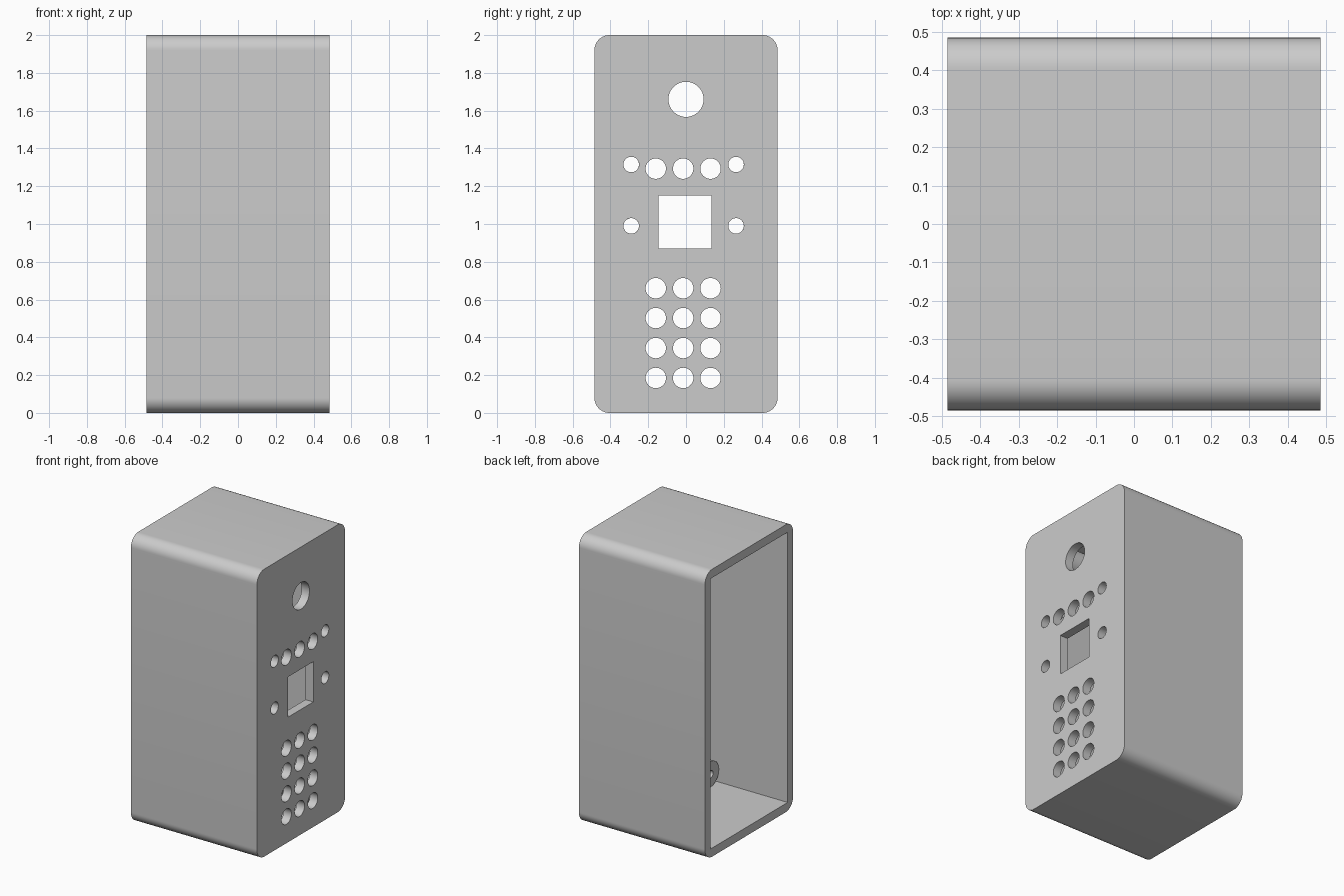
import bpy, bmesh, math
from mathutils import Matrix, Vector

cube = bpy.data.objects.get("Cube")
if cube:
    bpy.data.objects.remove(cube, do_unlink=True)

HALF, TOP, WALL, ROUND = 0.485, 2.0, 0.06, 0.08
INNER = HALF - WALL

grey = bpy.data.materials.new("light grey plastic")
GREY = (0.6, 0.6, 0.6, 1)
grey.use_nodes = True
grey.diffuse_color = GREY
grey.node_tree.nodes["Principled BSDF"].inputs["Base Color"].default_value = GREY


def make_object(name, bm):
    bmesh.ops.recalc_face_normals(bm, faces=bm.faces)
    mesh = bpy.data.meshes.new(name)
    bm.to_mesh(mesh)
    bm.free()
    mesh.materials.append(grey)
    obj = bpy.data.objects.new(name, mesh)
    bpy.context.collection.objects.link(obj)
    return obj


def add_box(bm, x0, x1, y0, y1, z0, z1):
    size = Matrix.Diagonal((x1 - x0, y1 - y0, z1 - z0, 1))
    place = Matrix.Translation(((x0 + x1) / 2, (y0 + y1) / 2, (z0 + z1) / 2))
    bmesh.ops.create_cube(bm, size=1, matrix=place @ size)


def add_hole(bm, y, z, radius):
    place = Matrix.Translation((HALF, y, z)) @ Matrix.Rotation(math.pi / 2, 4, 'Y')
    bmesh.ops.create_cone(bm, cap_ends=True, segments=48, radius1=radius,
                          radius2=radius, depth=4 * WALL, matrix=place)


def smooth(obj):
    bpy.ops.object.select_all(action='DESELECT')
    obj.select_set(True)
    bpy.context.view_layer.objects.active = obj
    bpy.ops.object.shade_smooth_by_angle(angle=math.radians(30))


def tube(name, x0, x1, y, z, outer, inner):
    """Hollow cylinder along x, spun from a rectangular section."""
    bm = bmesh.new()
    section = [(x0, inner), (x1, inner), (x1, outer), (x0, outer)]
    verts = [bm.verts.new((x, y, z + r)) for x, r in section]
    edges = [bm.edges.new((verts[i - 1], verts[i])) for i in range(4)]
    bmesh.ops.spin(bm, geom=verts + edges, cent=(0, y, z), axis=(1, 0, 0),
                   angle=2 * math.pi, steps=40, use_merge=True)
    bmesh.ops.remove_doubles(bm, verts=bm.verts, dist=0.0001)
    smooth(make_object(name, bm))


# Case: rounded profile extruded from back opening to face panel
bm = bmesh.new()
outline = []
corners = [(1, TOP - ROUND), (-1, TOP - ROUND), (-1, ROUND), (1, ROUND)]
for i, (side, z) in enumerate(corners):
    for step in range(13):
        a = math.pi / 2 * (i + step / 12)
        outline.append(bm.verts.new((-HALF, side * (HALF - ROUND) + ROUND * math.cos(a),
                                     z + ROUND * math.sin(a))))
face = bm.faces.new(outline)
new = bmesh.ops.extrude_face_region(bm, geom=[face])["geom"]
bmesh.ops.translate(bm, vec=Vector((2 * HALF, 0, 0)),
                    verts=[v for v in new if isinstance(v, bmesh.types.BMVert)])
case = make_object("case", bm)

# Cutters: hollow interior, then panel openings
bm = bmesh.new()
add_box(bm, -1, INNER, -INNER, INNER, WALL, TOP - WALL)
cavity = make_object("cavity_cutter", bm)

SCREWS = [(y, z) for y in (-0.29, 0.265) for z in (0.99, 1.315)]
bm = bmesh.new()
add_hole(bm, 0, 1.66, 0.093)
for y in (-0.16, -0.015, 0.13):
    for z in (0.185, 0.343, 0.502, 0.66, 1.293):
        add_hole(bm, y, z, 0.054)
for y, z in SCREWS:
    add_hole(bm, y, z, 0.041)
add_box(bm, INNER - WALL, HALF + WALL, -0.145, 0.135, 0.87, 1.15)
openings = make_object("openings_cutter", bm)

for cutter in (cavity, openings):
    cutter.hide_render = True
    mod = case.modifiers.new(cutter.name, 'BOOLEAN')
    mod.operation, mod.solver, mod.object = 'DIFFERENCE', 'EXACT', cutter

# Bake the cuts and discard the cutters
bpy.context.view_layer.update()
depsgraph = bpy.context.evaluated_depsgraph_get()
baked = bpy.data.meshes.new_from_object(case.evaluated_get(depsgraph))
case.modifiers.clear()
case.data = baked
for cutter in (cavity, openings):
    bpy.data.objects.remove(cutter, do_unlink=True)
smooth(case)

# Short screw bosses behind the panel
for i, (y, z) in enumerate(SCREWS):
    tube(f"screw_boss_{i + 1}", INNER - 0.03, INNER + 0.005, y, z, 0.075, 0.041)

# Long mounting posts in the four inside corners
POST = 0.088
for ys, yname in ((-1, "front"), (1, "back")):
    for z, zname in ((WALL + POST, "lower"), (TOP - WALL - POST, "upper")):
        tube(f"{zname}_{yname}_post", 0.045, INNER + 0.005, ys * (INNER - POST), z, POST, 0.025)
